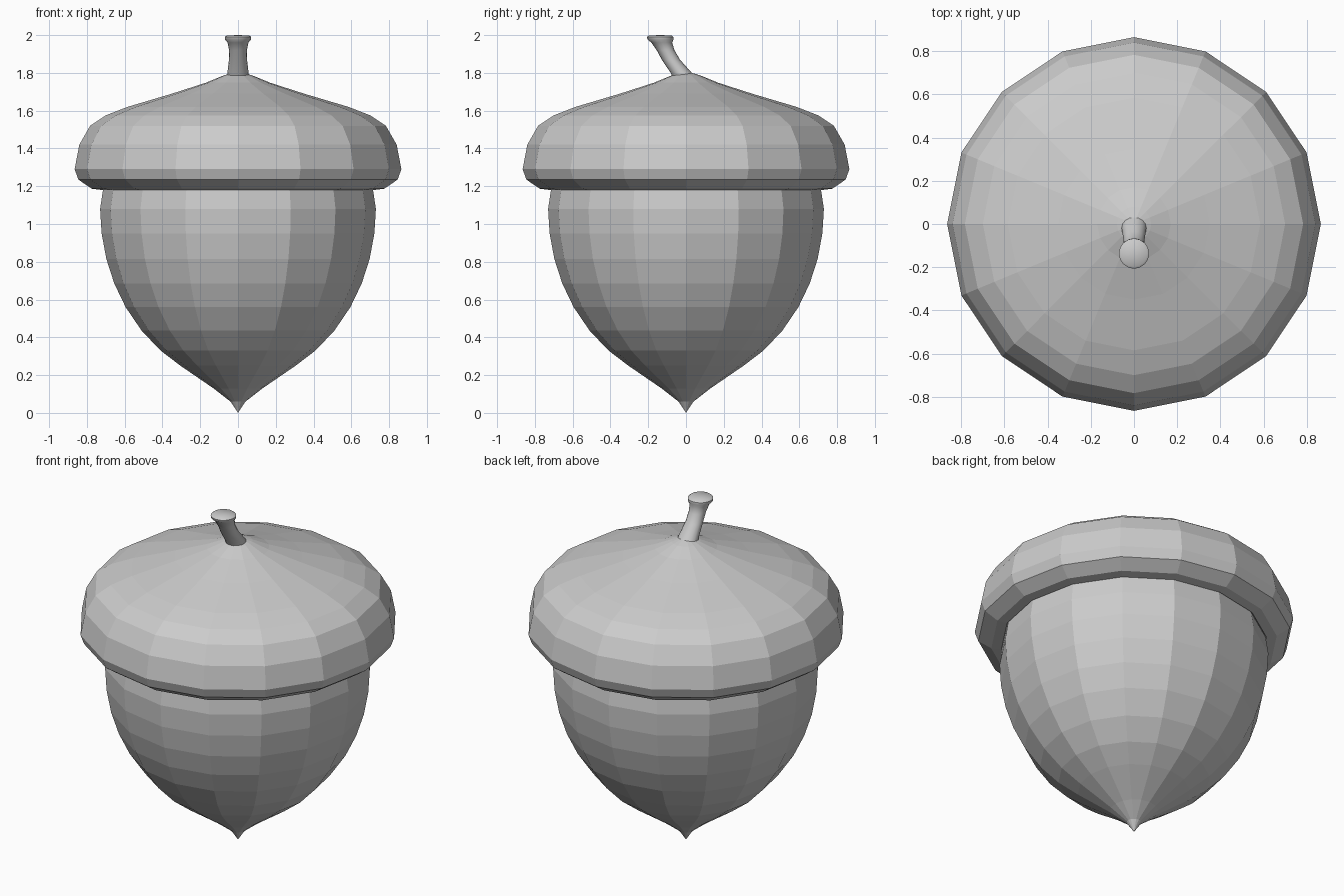
import bpy, bmesh, math

if "Cube" in bpy.data.objects:
    bpy.data.objects.remove(bpy.data.objects["Cube"])

SIDES = 16


def loft(name, rings, close_start=False, close_end=False):
    """Skin round horizontal rings given as (radius, z, y offset)."""
    bm = bmesh.new()
    loops = []
    for r, z, y in rings:
        if r == 0:
            loops.append([bm.verts.new((0, y, z))] * SIDES)
        else:
            loops.append([bm.verts.new((r * math.cos(math.tau * i / SIDES),
                                        y + r * math.sin(math.tau * i / SIDES), z))
                          for i in range(SIDES)])
    for a, b in zip(loops, loops[1:]):
        for i in range(SIDES):
            j = (i + 1) % SIDES
            bm.faces.new(list(dict.fromkeys((a[i], a[j], b[j], b[i]))))
    if close_start:
        bm.faces.new(loops[0][::-1])
    if close_end:
        bm.faces.new(loops[-1])
    bmesh.ops.recalc_face_normals(bm, faces=bm.faces)
    mesh = bpy.data.meshes.new(name)
    bm.to_mesh(mesh)
    bm.free()
    obj = bpy.data.objects.new(name, mesh)
    bpy.context.collection.objects.link(obj)
    return obj


# Nut with a pointed tip, its top hidden in the cap
nut = [(0, 0), (0.016, 0.025), (0.04, 0.06), (0.13, 0.13), (0.305, 0.25),
       (0.41, 0.33), (0.51, 0.435), (0.595, 0.56), (0.655, 0.685), (0.697, 0.815),
       (0.722, 0.95), (0.73, 1.08), (0.715, 1.18), (0.69, 1.25)]
loft("nut", [(r, z, 0) for r, z in nut], close_end=True)

# Cap with a rolled rim and a sloping crown
cap = [(0.70, 1.21), (0.72, 1.18), (0.775, 1.187), (0.845, 1.235), (0.865, 1.29),
       (0.84, 1.42), (0.783, 1.52), (0.70, 1.575), (0.585, 1.62), (0.35, 1.69),
       (0.17, 1.748), (0.08, 1.785), (0, 1.81)]
loft("cap", [(r, z, 0) for r, z in cap])

# Stem leaning to the front, with a flared end
stem = [(0.065, 1.74, 0.01), (0.056, 1.80, -0.025), (0.048, 1.87, -0.08),
        (0.047, 1.92, -0.108), (0.055, 1.96, -0.128), (0.069, 1.977, -0.135),
        (0.07, 1.99, -0.137), (0.06, 1.998, -0.137), (0, 2.0, -0.137)]
obj = loft("stem", stem, close_start=True)
bpy.context.view_layer.objects.active = obj
obj.select_set(True)
bpy.ops.object.shade_smooth_by_angle(angle=math.radians(40))
